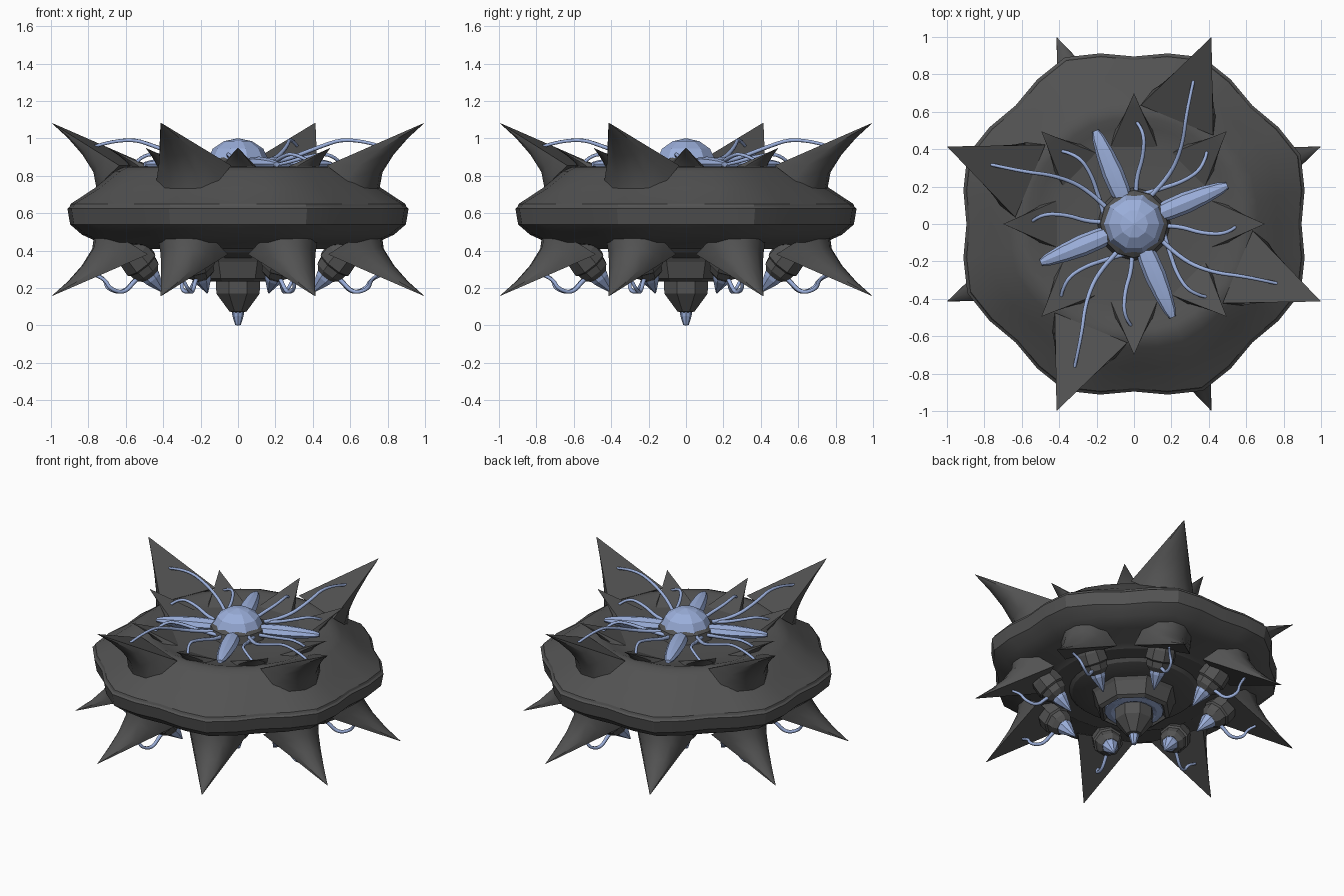
import bpy, bmesh, math
from mathutils import Vector, Matrix

if "Cube" in bpy.data.objects:
    bpy.data.objects.remove(bpy.data.objects["Cube"])

TAU = 2 * math.pi
EIGHTH = math.radians(22.5)


def material(name, rgb):
    m = bpy.data.materials.new(name)
    m.diffuse_color = (*rgb, 1)
    m.use_nodes = True
    m.node_tree.nodes["Principled BSDF"].inputs["Base Color"].default_value = m.diffuse_color
    return m


GREY = material("dark_grey", (0.085, 0.085, 0.085))
BLUE = material("pale_blue", (0.33, 0.43, 0.71))


def finish(name, bm, mat, smooth=None):
    bmesh.ops.remove_doubles(bm, verts=bm.verts, dist=1e-5)
    bmesh.ops.recalc_face_normals(bm, faces=bm.faces)
    me = bpy.data.meshes.new(name)
    bm.to_mesh(me)
    bm.free()
    ob = bpy.data.objects.new(name, me)
    bpy.context.collection.objects.link(ob)
    me.materials.append(mat)
    if smooth:
        bpy.ops.object.select_all(action='DESELECT')
        ob.select_set(True)
        bpy.context.view_layer.objects.active = ob
        bpy.ops.object.shade_smooth_by_angle(angle=math.radians(smooth))
    return ob


def loft(bm, rings):
    """Skin closed rings of points and cap both ends."""
    vs = [[bm.verts.new(p) for p in r] for r in rings]
    n = len(vs[0])
    for a, b in zip(vs, vs[1:]):
        for i in range(n):
            j = (i + 1) % n
            bm.faces.new((a[i], a[j], b[j], b[i]))
    bm.faces.new(vs[0])
    bm.faces.new(vs[-1])


def lathe(bm, prof, n, wave=0.0, mat=Matrix(), turn=0.0):
    """Revolve (radius, z) points; wave adds eight lobes growing outwards."""
    rings = []
    for r, z in prof:
        ring = []
        for i in range(n):
            a = TAU * i / n + turn
            rr = r * (1 - wave * min(1, r / 0.9) ** 3 * math.cos(8 * a))
            ring.append(mat @ Vector((rr * math.cos(a), rr * math.sin(a), z)))
        rings.append(ring)
    loft(bm, rings)


def turned(points, angle):
    m = Matrix.Rotation(angle, 3, 'Z')
    return [m @ Vector(p) for p in points]


def spikes(name, angles, inner, outer, half_w, tip, flip=False):
    """Concave spikes, flat inside and round outside; inner/outer/tip are (r, z)."""
    bm = bmesh.new()
    base = []
    for k in range(7):
        t = math.pi * k / 6
        s = math.sin(t)
        base.append(Vector((inner[0] + (outer[0] - inner[0]) * s,
                            -half_w * math.cos(t),
                            inner[1] + (outer[1] - inner[1]) * s)))
    apex = Vector((tip[0], 0, tip[1]))
    for a in angles:
        rings = []
        for t, bulge in ((0, 1), (0.2, 0.76), (0.45, 0.62), (0.72, 0.5), (0.992, 0.4)):
            ring = []
            for p in base:
                on_chord = Vector((inner[0], p.y, inner[1]))
                q = (on_chord + (p - on_chord) * bulge).lerp(apex, t)
                if flip:
                    q.z = 1.24 - q.z
                ring.append(q)
            rings.append(turned(ring, a))
        loft(bm, rings)
    return finish(name, bm, GREY, 35)


def tendrils(name, paths, radius):
    cu = bpy.data.curves.new(name, 'CURVE')
    cu.dimensions = '3D'
    cu.bevel_depth = radius
    cu.bevel_resolution = 1
    cu.use_fill_caps = True
    cu.resolution_u = 5
    for path in paths:
        sp = cu.splines.new('NURBS')
        sp.points.add(len(path) - 1)
        for i, p in enumerate(path):
            sp.points[i].co = (*p, 1)
            sp.points[i].radius = 1.1 - 0.35 * i / (len(path) - 1)
        sp.use_endpoint_u = True
        sp.order_u = 3
    cu.materials.append(BLUE)
    ob = bpy.data.objects.new(name, cu)
    bpy.context.collection.objects.link(ob)
    bpy.ops.object.select_all(action='DESELECT')
    ob.select_set(True)
    bpy.context.view_layer.objects.active = ob
    bpy.ops.object.convert(target='MESH')


quarters = [k * TAU / 4 for k in range(4)]
eighths = [k * TAU / 8 for k in range(8)]
diag = [a + EIGHTH for a in eighths]

# Lobed hull with a shallow dish on top and stepped underside
bm = bmesh.new()
lathe(bm, [(0.24, 0.36), (0.32, 0.365), (0.40, 0.39), (0.42, 0.41), (0.54, 0.41),
           (0.58, 0.43), (0.76, 0.445), (0.85, 0.485), (0.915, 0.54), (0.93, 0.625),
           (0.918, 0.635), (0.912, 0.65), (0.78, 0.735), (0.67, 0.825), (0.62, 0.848),
           (0.57, 0.85), (0.52, 0.83), (0.42, 0.82), (0.18, 0.825)], 32, 0.037)
finish("hull", bm, GREY, 25)

# Spikes: four big above, eight big below, eight small around the dish
spikes("upper_spikes", [a + 3 * EIGHTH for a in quarters],
       (0.60, 0.855), (0.80, 0.70), 0.21, (1.0824, 1.085))
spikes("lower_spikes", diag, (0.60, 0.86), (0.82, 0.72), 0.19, (1.0824, 1.085), True)
spikes("small_spikes", eighths, (0.40, 0.815), (0.58, 0.81), 0.13, (0.70, 0.95))

# Top hub: dark collar and faceted dome
bm = bmesh.new()
lathe(bm, [(0.20, 0.81), (0.18, 0.88), (0.15, 0.90)], 12)
finish("hub_collar", bm, GREY)
bm = bmesh.new()
lathe(bm, [(0.155, 0.86), (0.162, 0.89), (0.135, 0.945), (0.075, 0.985), (0.005, 1.0)], 10)
finish("hub_dome", bm, BLUE)

# Four blunt petals lying in the dish
bm = bmesh.new()
for a in quarters:
    m = (Matrix.Rotation(a + EIGHTH, 4, 'Z') @ Matrix.Translation((0.14, 0, 0.862))
         @ Matrix.Diagonal((1, 1, 0.7, 1)) @ Matrix.Rotation(math.pi / 2, 4, 'Y'))
    lathe(bm, [(0.045, 0), (0.055, 0.06), (0.058, 0.16), (0.048, 0.27),
               (0.033, 0.36), (0.018, 0.40)], 8, mat=m)
finish("petals", bm, BLUE, 30)

# Curling tendrils on top, three per quarter
long_t = [(0.08, 0.14, 0.865), (0.19, 0.25, 0.88), (0.26, 0.42, 0.95),
          (0.28, 0.60, 1.01), (0.32, 0.775, 0.955)]
mid_t = [(0.01, 0.15, 0.855), (0.01, 0.24, 0.865), (0.05, 0.36, 0.90),
         (0.055, 0.50, 0.925), (0.01, 0.55, 0.865)]
side_t = [(0.05, 0.16, 0.855), (0.15, 0.19, 0.865), (0.27, 0.23, 0.90),
          (0.37, 0.30, 0.925), (0.39, 0.385, 0.875)]
tendrils("top_tendrils", [turned(p, a) for a in quarters
                          for p in (long_t, mid_t, side_t)], 0.012)

# Central stem below: recessed drum, blue ring, cone and tip
bm = bmesh.new()
lathe(bm, [(0.30, 0.39), (0.27, 0.34), (0.24, 0.25), (0.215, 0.235), (0.20, 0.255),
           (0.12, 0.26)], 8, turn=EIGHTH)
lathe(bm, [(0.13, 0.27), (0.125, 0.17), (0.05, 0.075), (0.03, 0.07)], 8, turn=EIGHTH)
finish("stem", bm, GREY)
bm = bmesh.new()
lathe(bm, [(0.195, 0.262), (0.19, 0.245), (0.15, 0.238), (0.12, 0.25)], 16)
finish("stem_ring", bm, BLUE)
bm = bmesh.new()
lathe(bm, [(0.034, 0.08), (0.030, 0.05), (0.015, 0.003), (0.004, 0.0)], 8)
finish("stem_tip", bm, BLUE)

# Eight pods below, leaning inwards, with blue points
pods, points = bmesh.new(), bmesh.new()
axis = Vector((-0.19, 0, -0.22))
for a in diag:
    m = (Matrix.Rotation(a, 4, 'Z') @ Matrix.Translation((0.64, 0, 0.42))
         @ axis.to_track_quat('Z', 'Y').to_matrix().to_4x4())
    lathe(pods, [(0.075, 0), (0.095, 0.05), (0.10, 0.12), (0.088, 0.13),
                 (0.082, 0.17), (0.055, 0.20)], 8, mat=m)
    lathe(points, [(0.054, 0.19), (0.05, 0.22), (0.024, 0.28), (0.004, 0.325)], 8, mat=m)
finish("pods", pods, GREY)
finish("pod_points", points, BLUE)

# Hooked tendrils from the pods
hook = [(0.53, 0, 0.29), (0.59, 0, 0.25), (0.66, 0.01, 0.17),
        (0.75, 0.02, 0.195), (0.77, 0.0, 0.25), (0.82, -0.02, 0.27)]
tendrils("pod_tendrils", [turned(hook, a) for a in diag], 0.012)
